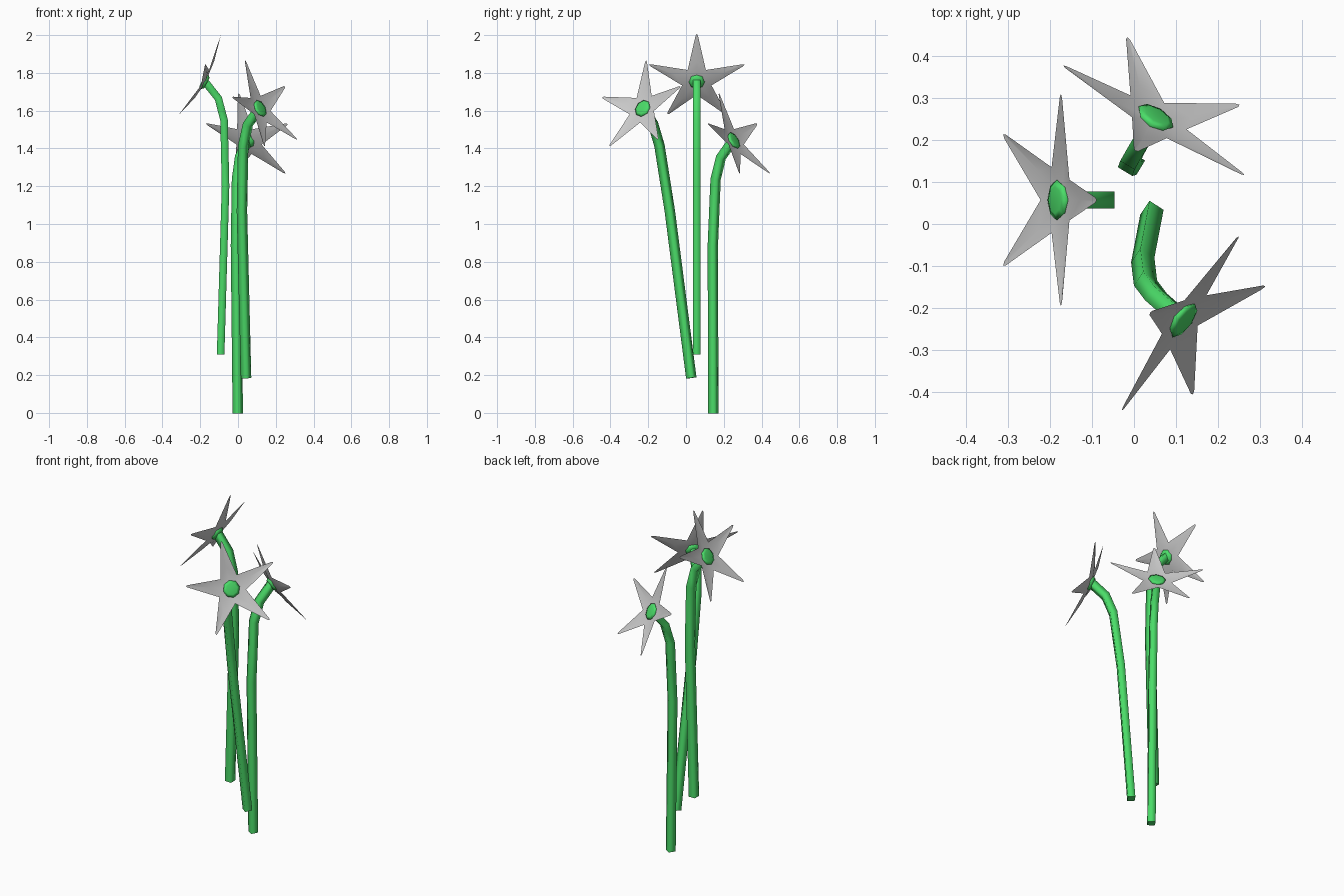
import bpy, bmesh, math
from mathutils import Vector, Matrix

if "Cube" in bpy.data.objects:
    bpy.data.objects.remove(bpy.data.objects["Cube"])

green = bpy.data.materials.new("green")
green.diffuse_color = (0.07, 0.72, 0.14, 1)
green.use_nodes = True
green.node_tree.nodes["Principled BSDF"].inputs["Base Color"].default_value = green.diffuse_color

# stem path relative to the flower centre: (forward, height)
PATH = [(-.08, -1.44), (-.106, -.55), (-.098, -.2), (-.068, -.085), (0, 0)]
R, VALLEY, DEPTH, HALF = .265, .082, .045, .02


def finish(name, bm, mat, material=None, flat=()):
    bmesh.ops.recalc_face_normals(bm, faces=bm.faces)
    for f in bm.faces:
        f.smooth = f not in flat
    me = bpy.data.meshes.new(name)
    bm.to_mesh(me)
    bm.free()
    if material:
        me.materials.append(material)
    ob = bpy.data.objects.new(name, me)
    me.transform(mat)
    bpy.context.collection.objects.link(ob)


def stem(name, mat):
    # square tube swept along the path; local axes: x side, y petal-up, z facing
    bm = bmesh.new()
    pts = [Vector((-.464 * h + .886 * z, .886 * h + .464 * z)) for h, z in PATH]
    rings = []
    for i, p in enumerate(pts):
        a = (p - pts[max(i - 1, 0)]).normalized()
        b = (pts[min(i + 1, len(pts) - 1)] - p).normalized()
        t = (a + b).normalized()
        n = Vector((-t.y, t.x)) * HALF
        rings.append([bm.verts.new((sx * HALF, p.x + s * n.x, p.y + s * n.y))
                      for sx, s in ((-1, -1), (1, -1), (1, 1), (-1, 1))])
    for r, q in zip(rings, rings[1:]):
        for k in range(4):
            bm.faces.new((r[k], r[(k + 1) % 4], q[(k + 1) % 4], q[k]))
    caps = [bm.faces.new(rings[0]), bm.faces.new(rings[-1])]
    finish(name, bm, mat, green, caps)


def petals(name, mat):
    # five slightly folded pointed petals forming a shallow cone
    bm = bmesh.new()
    centre = bm.verts.new((0, 0, 0))

    def at(r, ang, off=0, dz=0):
        return bm.verts.new((r * math.sin(ang) + off * math.cos(ang),
                             r * math.cos(ang) - off * math.sin(ang), DEPTH * r / R + dz))
    step = math.tau / 5
    valleys = [at(VALLEY, (i - .5) * step) for i in range(5)]
    for i in range(5):
        a = i * step
        left, tip, right = at(R - .008, a, -.006), at(R, a), at(R - .008, a, .006)
        rib = at(.12, a, 0, -.009)
        v, w = valleys[i], valleys[(i + 1) % 5]
        for f in ((centre, v, rib), (v, left, tip, rib), (centre, rib, w), (rib, tip, right, w)):
            bm.faces.new(f)
    finish(name, bm, mat)


def hub(name, mat):
    # shallow eight-sided cup
    bm = bmesh.new()
    rings = [[bm.verts.new((r * math.cos(k * math.tau / 8), r * math.sin(k * math.tau / 8), z))
              for k in range(8)] for r, z in ((.032, -.008), (.048, .013), (.032, .019))]
    for r, q in zip(rings, rings[1:]):
        for k in range(8):
            bm.faces.new((r[k], r[(k + 1) % 8], q[(k + 1) % 8], q[k]))
    bm.faces.new(rings[0])
    mid = bm.verts.new((0, 0, .014))
    for k in range(8):
        bm.faces.new((rings[2][k], rings[2][(k + 1) % 8], mid))
    finish(name, bm, mat, green)


FLOWERS = {  # centre, facing, direction of the top petal, shift of the stem foot
    "left": ((-.172, .057, 1.75), (-.886, 0, .464), (.464, 0, .886), (0, 0)),
    "front": ((.109, -.223, 1.607), (.735, -.548, .40), (-.39, .135, .91), (-.01, .016)),
    "back": ((.046, .245, 1.437), (.46, .76, .464), (-.24, -.40, .886), (-.003, -.032)),
}
for label, (c, n, u, foot) in FLOWERS.items():
    n = Vector(n).normalized()
    u = Vector(u)
    u = (u - n * u.dot(n)).normalized()
    s = u.cross(n)
    place = Matrix.Translation(c)
    turn = Matrix((s, u, n)).transposed().to_4x4()
    lean = Matrix.Identity(4)
    lean[0][2], lean[1][2] = -foot[0] / 1.44, -foot[1] / 1.44
    stem(label + "_stem", place @ lean @ turn)
    petals(label + "_petals", place @ turn)
    hub(label + "_flower_hub", place @ turn)
